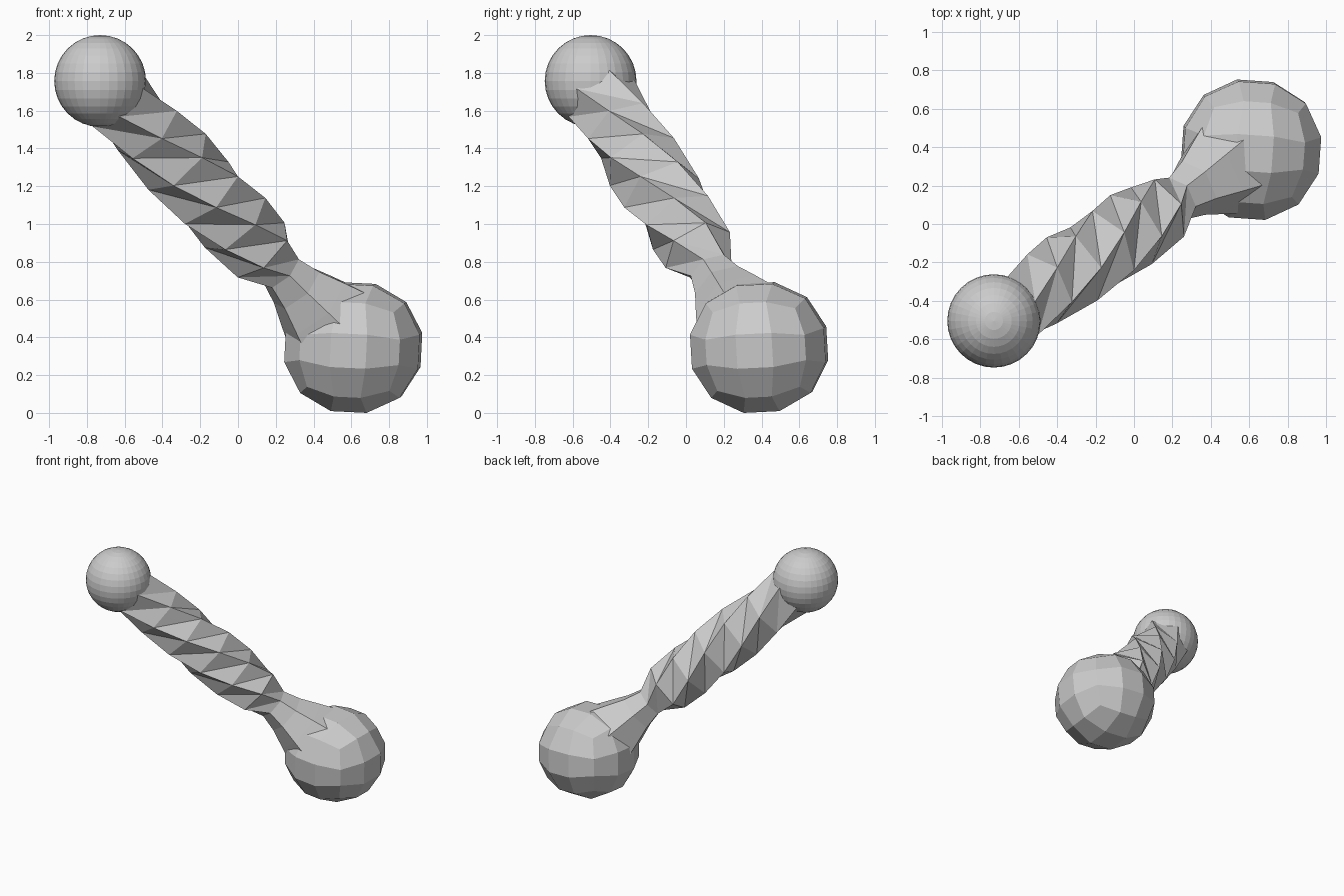
import bpy, bmesh
from math import cos, sin, radians, tau
from mathutils import Vector, Euler

if "Cube" in bpy.data.objects:
    bpy.data.objects.remove(bpy.data.objects["Cube"])

TOP = Vector((-0.73, -0.505, 1.757))
BASE = Vector((0.61, 0.387, 0.35))
AXIS = (BASE - TOP).normalized()
SIDE = AXIS.cross(Vector((0, 0, 1))).normalized()
UP = SIDE.cross(AXIS)


def finish(bm, name):
    bmesh.ops.recalc_face_normals(bm, faces=bm.faces)
    mesh = bpy.data.meshes.new(name)
    bm.to_mesh(mesh)
    bm.free()
    obj = bpy.data.objects.new(name, mesh)
    bpy.context.collection.objects.link(obj)
    return obj


# Small fine ball at the upper end
bpy.ops.mesh.primitive_uv_sphere_add(segments=32, ring_count=16, radius=0.243, location=TOP)
bpy.context.object.name = "top_ball"

# Large low-poly ball: cube with three faces per side, pushed out to a sphere
bm = bmesh.new()
bmesh.ops.create_cube(bm, size=2)
bmesh.ops.subdivide_edges(bm, edges=bm.edges[:], cuts=2, use_grid_fill=True)
tilt = Euler((radians(3), radians(3), radians(-4))).to_matrix()
for v in bm.verts:
    # even angular spacing across each cube side
    p = Vector([c if abs(c) > 0.9 else c * 0.268 * 3 for c in v.co])
    p = tilt @ (p.normalized() * 0.38)
    p.z *= 0.95
    v.co = BASE + p
low = min(v.co.z for v in bm.verts)
for v in bm.verts:
    v.co.z -= low
finish(bm, "base_ball")

# Twisted six-sided shaft with a narrow neck flaring into the large ball;
# the diagonals run against the twist, which folds dents into the sides
SIDES = 6
TWIST = radians(24)
stations = [(0.14, 0.20), (0.40, 0.20), (0.65, 0.212), (0.90, 0.218), (1.14, 0.21),
            (1.36, 0.195), (1.53, 0.12), (1.66, 0.155), (1.80, 0.215), (1.96, 0.28)]
bm = bmesh.new()
rings = []
angle = radians(20)
for i, (dist, r) in enumerate(stations):
    rings.append([bm.verts.new(TOP + AXIS * dist
                               + SIDE * r * cos(angle + tau * k / SIDES)
                               + UP * r * sin(angle + tau * k / SIDES))
                  for k in range(SIDES)])
    if i < 6:
        angle += TWIST
for i, (a, b) in enumerate(zip(rings, rings[1:])):
    for k in range(SIDES):
        n = (k + 1) % SIDES
        if i < 6:
            bm.faces.new((a[k], a[n], b[n]))
            bm.faces.new((a[k], b[n], b[k]))
        else:
            bm.faces.new((a[k], a[n], b[n], b[k]))
bm.faces.new(rings[0])
bm.faces.new(rings[-1])
finish(bm, "twisted_shaft")
